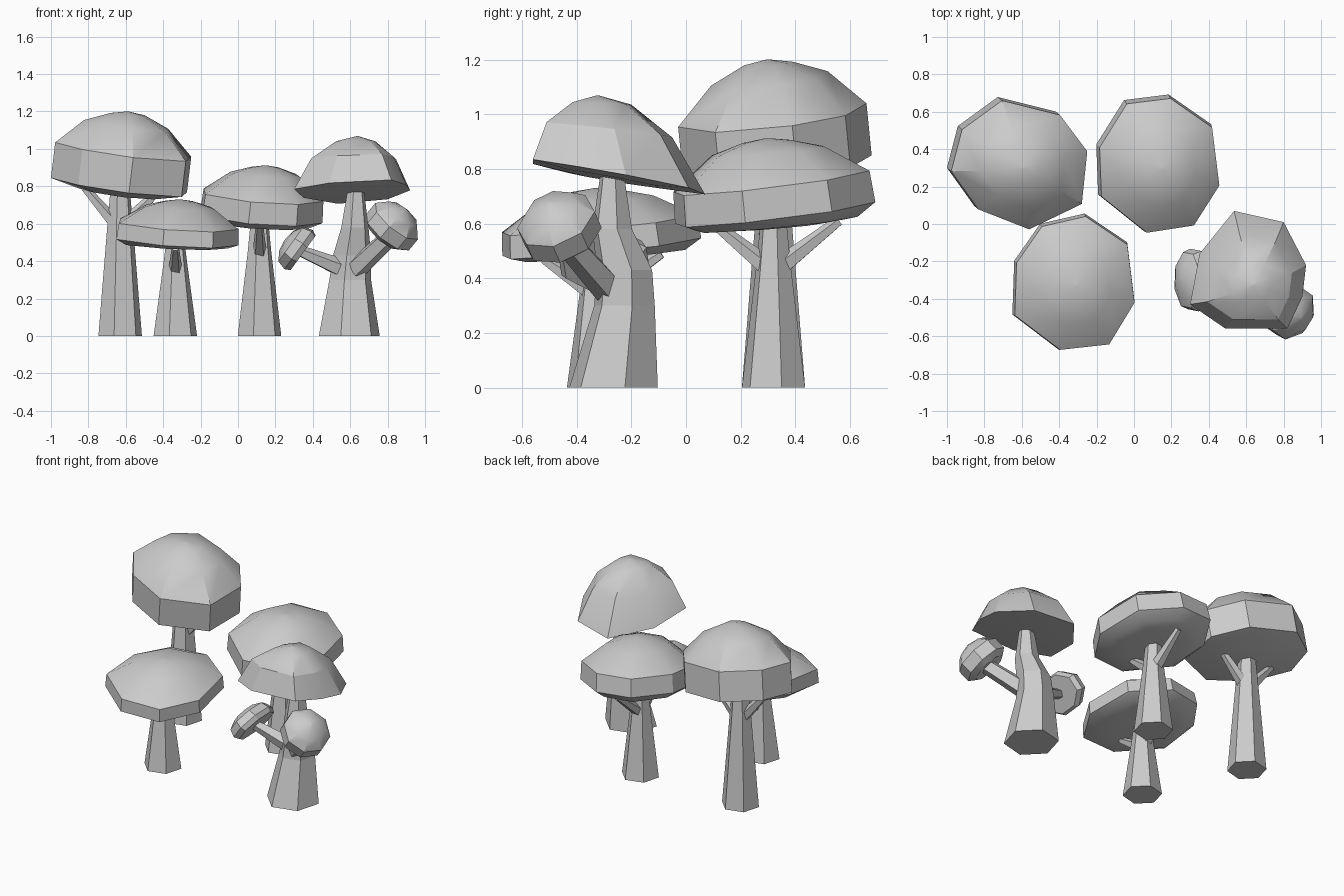
import bpy, math
from mathutils import Vector

if "Cube" in bpy.data.objects:
    bpy.data.objects.remove(bpy.data.objects["Cube"])


def skin(name, rings, smooth=None):
    """Join equal rings of points into a closed solid."""
    n = len(rings[0])
    verts = [p for r in rings for p in r]
    faces = [tuple(reversed(range(n)))]
    for k in range(len(rings) - 1):
        for i in range(n):
            j = (i + 1) % n
            faces.append((k*n + i, k*n + j, k*n + n + j, k*n + n + i))
    top = (len(rings) - 1) * n
    verts.append(sum((Vector(p) for p in rings[-1]), Vector()) / n)
    faces += [(top + i, top + (i + 1) % n, len(verts) - 1) for i in range(n)]
    me = bpy.data.meshes.new(name)
    me.from_pydata(verts, [], faces)
    ob = bpy.data.objects.new(name, me)
    bpy.context.collection.objects.link(ob)
    if smooth:
        bpy.ops.object.select_all(action='DESELECT')
        ob.select_set(True)
        bpy.context.view_layer.objects.active = ob
        bpy.ops.object.shade_smooth_by_angle(angle=math.radians(smooth))
    return ob


def canopy(name, outline, rings, tilt, lean, zref, smooth=32):
    """Tilted cap: rings are (scale, height, share of tilt)."""
    cx = sum(p[0] for p in outline) / len(outline)
    cy = sum(p[1] for p in outline) / len(outline)
    out = []
    for s, z, t in rings:
        ring = []
        for x, y in outline:
            dx, dy = (x - cx) * s, (y - cy) * s
            ring.append((cx + dx + lean[0] * (z - zref), cy + dy + lean[1] * (z - zref),
                         z + t * (tilt[0] * dx + tilt[1] * dy)))
        out.append(ring)
    skin(name, out, smooth)


def side_cap(name, base, axis, profile, sides=8, stretch=1.0, turn=0.3):
    """Small cap growing along an axis; profile is (radius, distance)."""
    a = Vector(axis).normalized()
    u = Vector((0, 0, 1)).cross(a).normalized()
    v = a.cross(u)
    out = []
    for r, h in profile:
        out.append([Vector(base) + a * h + u * (r * stretch * math.cos(turn + i * math.tau / sides))
                    + v * (r * math.sin(turn + i * math.tau / sides)) for i in range(sides)])
    skin(name, out, 32)


def trunk(name, sections, sides=6, turn=0.25):
    """Upright stem; sections are (x, y, z, radius)."""
    skin(name, [[(x + r * math.cos(turn + i * math.tau / sides),
                  y + r * math.sin(turn + i * math.tau / sides), z) for i in range(sides)]
                for x, y, z, r in sections])


def branch(name, a, b, r0, r1, sides=5):
    d = Vector(b) - Vector(a)
    side_cap(name, a, d, [(r0, 0), (r1, d.length)], sides)


# Tall back-left tree
canopy("tall_canopy",
       [(-.28, .11), (-.25, .40), (-.40, .60), (-.72, .68), (-.94, .52), (-1.0, .29), (-.85, .08), (-.57, -.03)],
       [(.55, .765, 1), (.97, .805, 1), (.97, .995, 1), (.60, 1.13, 1), (.25, 1.185, .6), (.02, 1.2, 0)],
       (-.12, .10), (.12, -.10), .90)
trunk("tall_trunk", [(-.63, .32, 0, .12), (-.63, .32, .60, .07), (-.63, .32, .80, .052)])
branch("tall_branch_left", (-.64, .32, .58), (-.82, .32, .79), .04, .022)
branch("tall_branch_right", (-.62, .32, .58), (-.43, .32, .77), .04, .022)

# Middle back tree
canopy("middle_canopy",
       [(-.19, .15), (.06, -.05), (.32, -.01), (.46, .21), (.42, .53), (.19, .69), (-.05, .66), (-.20, .42)],
       [(.50, .59, .7), (.80, .60, .8), (.99, .64, 1), (.97, .755, 1), (.56, .865, .7), (.24, .90, .5), (.02, .912, 0)],
       (-.07, .12), (.10, -.12), .69)
trunk("middle_trunk", [(.115, .32, 0, .12), (.115, .32, .45, .065), (.115, .32, .62, .048)])
branch("middle_branch_front", (.115, .31, .43), (.115, .10, .60), .04, .02)
branch("middle_branch_back", (.115, .33, .43), (.115, .56, .61), .04, .02)

# Low front-left tree
canopy("low_canopy",
       [(-.65, -.49), (-.40, -.68), (-.13, -.65), (.01, -.42), (-.03, -.10), (-.26, .055), (-.50, 0), (-.64, -.20)],
       [(.50, .48, .6), (.82, .485, .7), (.99, .515, 1), (.97, .60, 1), (.56, .69, .7), (.24, .72, .5), (.02, .73, 0)],
       (-.06, .10), (.08, -.10), .56)
trunk("low_trunk", [(-.335, -.32, 0, .12), (-.335, -.32, .37, .068), (-.335, -.32, .51, .05)])
branch("low_branch_front", (-.335, -.33, .34), (-.335, -.52, .47), .04, .02)
branch("low_branch_back", (-.335, -.31, .34), (-.32, -.09, .49), .04, .02)

# Front-right tree with a bent trunk
canopy("bent_tree_canopy",
       [(.30, -.43), (.49, -.56), (.82, -.56), (.90, -.39), (.92, -.22), (.80, .01), (.535, .07), (.35, -.16)],
       [(.55, .765, 1), (1, .775, 1), (.73, .945, .6), (.34, 1.04, .2), (.02, 1.068, 0)],
       (.05, -.18), (0, -.15), .775, 25)
trunk("bent_trunk", [(.595, -.265, 0, .168), (.60, -.225, .30, .115), (.61, -.225, .43, .105),
                     (.625, -.27, .58, .075), (.63, -.27, .78, .045)])
branch("left_side_branch", (.58, -.25, .35), (.34, -.30, .45), .055, .032)
branch("right_side_branch", (.63, -.28, .36), (.82, -.44, .54), .06, .05)

# Small caps on the side branches
side_cap("left_side_canopy", (.34, -.30, .45), (-.80, 0, .58),
         [(.12, -.01), (.135, .02), (.12, .07), (.07, .10), (.01, .11)], 8, 1.3)
side_cap("right_side_canopy", (.80, -.45, .555), (.60, -.32, .73),
         [(.11, -.03), (.15, 0), (.15, .08), (.10, .135), (.01, .165)])
